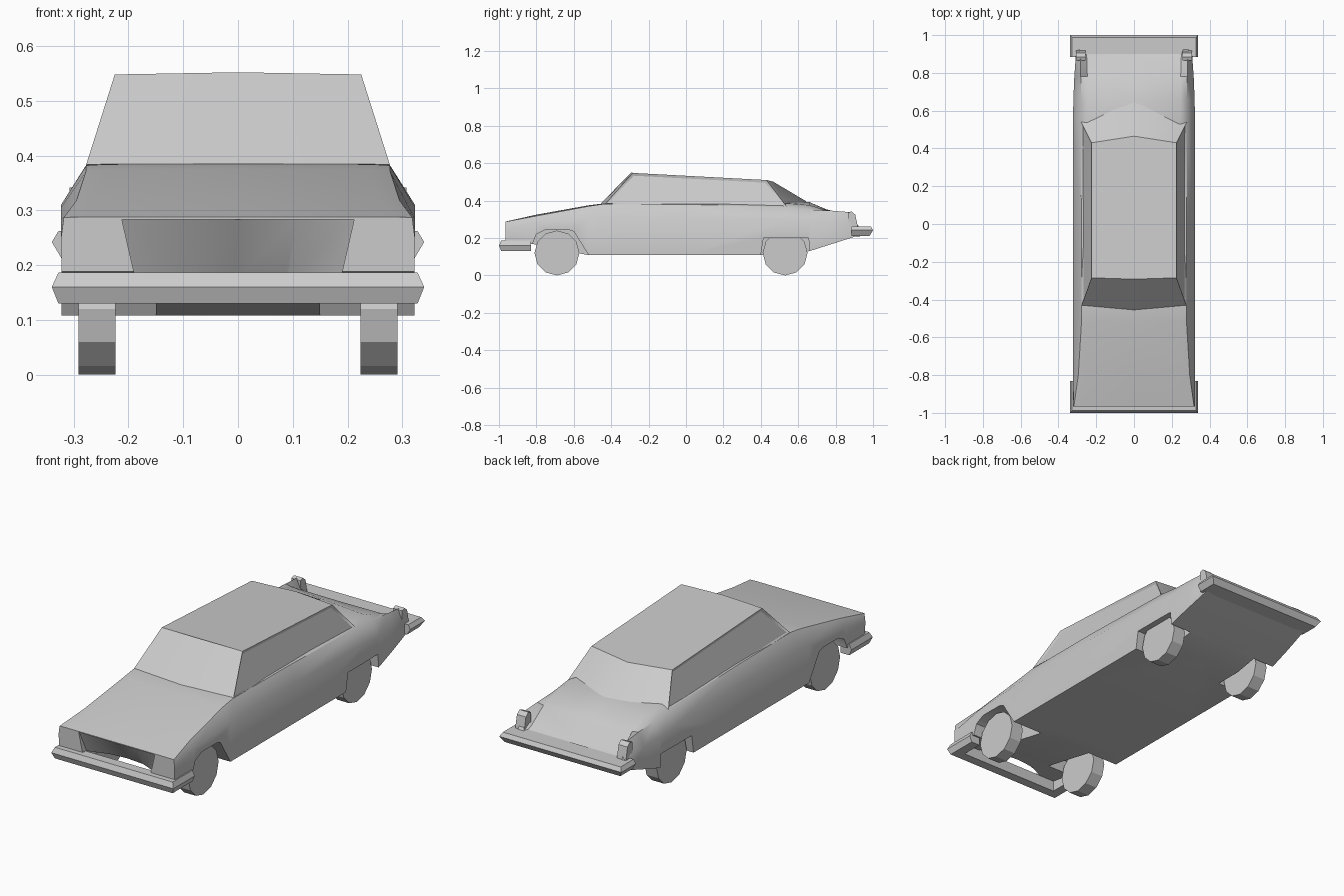
import bpy, bmesh, math

cube = bpy.data.objects.get("Cube")
if cube:
    bpy.data.objects.remove(cube, do_unlink=True)

paint = bpy.data.materials.new("light_grey")
paint.use_nodes = True
grey = (0.6, 0.6, 0.6, 1)
paint.diffuse_color = grey
paint.node_tree.nodes["Principled BSDF"].inputs["Base Color"].default_value = grey


def finish(name, bm, angle=30):
    """Turn a bmesh into a painted object."""
    bmesh.ops.recalc_face_normals(bm, faces=bm.faces)
    mesh = bpy.data.meshes.new(name)
    bm.to_mesh(mesh)
    bm.free()
    mesh.materials.append(paint)
    ob = bpy.data.objects.new(name, mesh)
    bpy.context.collection.objects.link(ob)
    smooth(ob, angle)
    return ob


def smooth(ob, angle):
    bpy.ops.object.select_all(action='DESELECT')
    ob.select_set(True)
    bpy.context.view_layer.objects.active = ob
    bpy.ops.object.shade_smooth_by_angle(angle=math.radians(angle))


def loft(name, rings, angle=30):
    """Skin closed rings of equal length and cap both ends."""
    bm = bmesh.new()
    rows = [[bm.verts.new(p) for p in ring] for ring in rings]
    n = len(rows[0])
    for a, b in zip(rows, rows[1:]):
        for i in range(n):
            j = (i + 1) % n
            bm.faces.new((a[i], a[j], b[j], b[i]))
    bm.faces.new(rows[0])
    bm.faces.new(rows[-1])
    return finish(name, bm, angle)


def prism(name, profile, x0, x1):
    return loft(name, [[(x, y, z) for y, z in profile] for x in (x0, x1)])


def cut(ob, cutter):
    mod = ob.modifiers.new("cut", 'BOOLEAN')
    mod.operation = 'DIFFERENCE'
    mod.solver = 'EXACT'
    mod.object = cutter
    bpy.context.view_layer.objects.active = ob
    bpy.ops.object.modifier_apply(modifier=mod.name)
    bpy.data.objects.remove(cutter, do_unlink=True)


# Body shell: y, floor, half width, shoulder z, upper x, upper z, deck z, centre z
stations = [
    (-0.965, 0.188, 0.322, 0.25, 0.318, 0.287, 0.288, 0.288),
    (-0.80, 0.165, 0.322, 0.285, 0.295, 0.318, 0.324, 0.325),
    (-0.52, 0.108, 0.322, 0.305, 0.278, 0.370, 0.374, 0.375),
    (-0.44, 0.108, 0.322, 0.31, 0.277, 0.382, 0.384, 0.385),
    (0.0, 0.108, 0.322, 0.31, 0.279, 0.380, 0.384, 0.385),
    (0.54, 0.108, 0.322, 0.30, 0.280, 0.366, 0.385, 0.392),
    (0.66, 0.130, 0.320, 0.29, 0.280, 0.352, 0.376, 0.392),
    (0.78, 0.168, 0.315, 0.285, 0.282, 0.346, 0.340, 0.338),
    (0.88, 0.200, 0.308, 0.28, 0.285, 0.338, 0.268, 0.262),
    (0.93, 0.216, 0.305, 0.24, 0.290, 0.25, 0.25, 0.25),
]
rings = []
for y, b, w, s, u, t, d, c in stations:
    half = [(w, b), (w + 0.001, s), (u, t), (u - 0.035, d)]
    ring = [(0, b)] + half + [(0, c)] + [(-x, z) for x, z in reversed(half)]
    rings.append([(x, y, z) for x, z in ring])
body = loft("body", rings, 35)

# Wheel wells on both sides
front_well = [(-0.52, 0.05), (-0.52, 0.108), (-0.60, 0.235), (-0.63, 0.245),
              (-0.75, 0.245), (-0.80, 0.22), (-0.82, 0.17), (-0.82, 0.05)]
rear_well = [(0.39, 0.05), (0.415, 0.2), (0.655, 0.2), (0.67, 0.05)]
for side in (-1, 1):
    cut(body, prism("front_well_cutter", front_well, side * 0.15, side * 0.4))
    cut(body, prism("rear_well_cutter", rear_well, side * 0.2, side * 0.4))

# Recessed grille, raked back towards the bottom
grille = []
for sx, depth in ((-1, -0.93), (-0.5, -0.885), (0, -0.875), (0.5, -0.885), (1, -0.93)):
    grille.append([(sx * 0.212, -1.05, 0.283), (sx * 0.212, -0.96, 0.283),
                   (sx * 0.186, depth, 0.17), (sx * 0.186, -1.05, 0.17)])
cut(body, loft("grille_cutter", grille))
smooth(body, 35)

# Cabin: base and roof outlines joined by sloping glass
half_base = [(0.277, -0.43, 0.384), (0.280, 0.54, 0.365)]
half_top = [(0.225, -0.285, 0.548), (0.225, 0.43, 0.510)]


def outline(front, half, back):
    mirrored = [(-x, y, z) for x, y, z in reversed(half)]
    return [front] + half + [back] + mirrored


base = outline((0, -0.455, 0.385), half_base, (0, 0.645, 0.395))
roof = outline((0, -0.292, 0.552), half_top, (0, 0.465, 0.502))
cabin = loft("cabin", [base, roof], 25)

# Side windows set slightly into the cabin
bm = bmesh.new()
bm.from_mesh(cabin.data)
bm.normal_update()
sides = [f for f in bm.faces if abs(f.normal.x) > 0.8]
bmesh.ops.inset_individual(bm, faces=sides, thickness=0.014, depth=-0.008)
bm.to_mesh(cabin.data)
bm.free()


# Wrap-round bumpers, skinned along a U-shaped path
def bumper(name, section, facing, wrap):
    path = []
    for sx, corner in ((-1, 0), (-1, 1), (1, 1), (1, 0)):
        path.append([(sx * (0.31 + d), facing * ((0.97 + d) if corner else wrap), z)
                     for d, z in section])
    return loft(name, path, 40)


bumper("front_bumper", [(0.03, 0.16), (0.018, 0.186), (-0.03, 0.186),
                        (-0.03, 0.13), (0.018, 0.13)], -1, 0.83)
bumper("rear_bumper", [(0.03, 0.242), (0.018, 0.262), (-0.07, 0.262),
                       (-0.07, 0.208), (0.012, 0.212)], 1, 0.885)

# Tail lights closing the fender ends
light = [(0.865, 0.23), (0.865, 0.335), (0.885, 0.342), (0.905, 0.325), (0.925, 0.23)]
for side, label in ((1, "left"), (-1, "right")):
    prism(label + "_tail_light", light, side * 0.258, side * 0.308)

# Twelve-sided wheels
for end, y in (("front", -0.69), ("rear", 0.53)):
    for side, label in ((1, "left"), (-1, "right")):
        tyre = [(y + 0.12 * math.sin(k * math.pi / 6), 0.12 - 0.12 * math.cos(k * math.pi / 6))
                for k in range(12)]
        wheel = prism(end + "_" + label + "_wheel", tyre, side * 0.224, side * 0.291)
        wheel.data.shade_flat()
